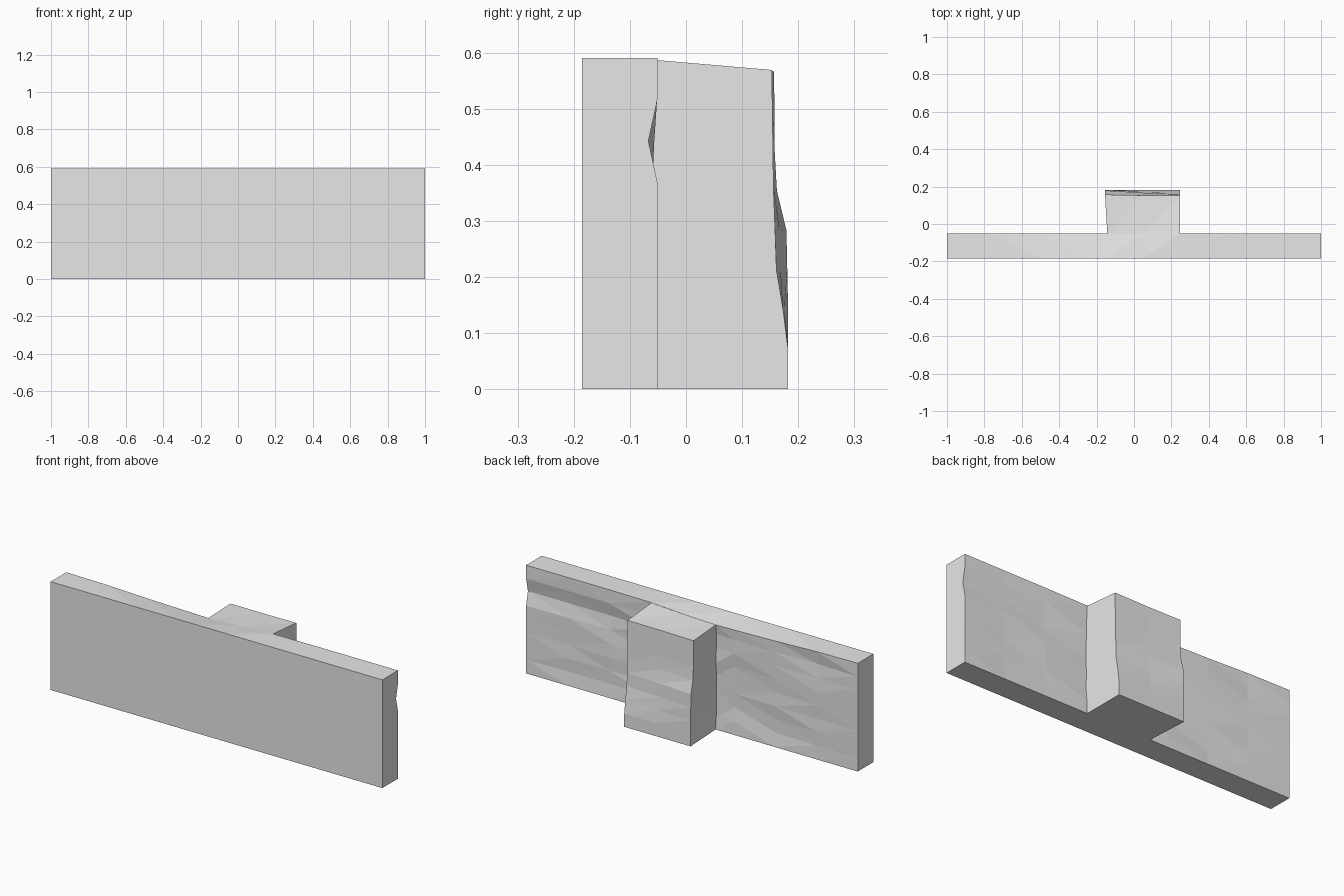
import bpy, bmesh, random

random.seed(4)
if "Cube" in bpy.data.objects:
    bpy.data.objects.remove(bpy.data.objects["Cube"])

stone = bpy.data.materials.new("light grey stone")
stone.use_nodes = True
grey = (0.8, 0.8, 0.8, 1)
stone.diffuse_color = grey
stone.node_tree.nodes["Principled BSDF"].inputs["Base Color"].default_value = grey

HEIGHT = 0.59
ROWS = 8


def lerp_points(points, t):
    """Read a value off a list of (position, value) points."""
    for (a, va), (b, vb) in zip(points, points[1:]):
        if t <= b:
            return va + (vb - va) * (t - a) / (b - a)
    return points[-1][1]


def solid(name, xs, front, back):
    """Closed body from a front and a back sheet, each point a function of x and row."""
    bm = bmesh.new()
    sheets = [[[bm.verts.new(f(x, r)) for r in range(ROWS + 1)] for x in xs]
              for f in (front, back)]
    f, b = sheets
    n = len(xs) - 1
    for i in range(n):
        for r in range(ROWS):
            for s in sheets:
                bm.faces.new((s[i][r], s[i + 1][r], s[i + 1][r + 1], s[i][r + 1]))
        for r in (0, ROWS):
            bm.faces.new((f[i][r], f[i + 1][r], b[i + 1][r], b[i][r]))
    for i in (0, n):
        for r in range(ROWS):
            bm.faces.new((f[i][r], f[i][r + 1], b[i][r + 1], b[i][r]))
    bmesh.ops.recalc_face_normals(bm, faces=bm.faces[:])
    bmesh.ops.triangulate(bm, faces=bm.faces[:])
    mesh = bpy.data.meshes.new(name)
    bm.to_mesh(mesh)
    bm.free()
    mesh.materials.append(stone)
    obj = bpy.data.objects.new(name, mesh)
    bpy.context.collection.objects.link(obj)
    return obj


# Worn top edge at the back of the wall
top_edge = [(-1, 0.59), (-0.8, 0.589), (-0.5, 0.578), (-0.15, 0.57),
            (0.05, 0.577), (0.25, 0.588), (0.5, 0.59), (1, 0.59)]


def wall_front(x, r):
    return (x, -0.185, HEIGHT * r / ROWS)


def wall_back(x, r):
    z = HEIGHT * r / ROWS
    y = -0.051
    if r == ROWS:
        z = lerp_points(top_edge, x)
    elif r > 0 and abs(x) < 1:
        y -= random.uniform(0, 0.011)
    # shallow groove under the top on the left
    if r == 6 and x > 0.4:
        y = -0.067
    return (x, y, z)


solid("wall_slab", [-1, -0.75, -0.5, -0.25, -0.15, 0.05, 0.25, 0.5, 0.75, 1],
      wall_front, wall_back)

# Pier on the back, with a wavy rear face
left_rear = [(0, 0.182), (1, 0.182), (2, 0.177), (3, 0.165), (5, 0.16), (8, 0.157)]
right_rear = [(0, 0.182), (2, 0.182), (4, 0.179), (5, 0.162), (6, 0.158), (8, 0.157)]


def pier_front(x, r):
    top = lerp_points(top_edge, x)
    return (x + (0.008 if x < 0 else 0), -0.065, top * r / ROWS)


def pier_back(x, r):
    t = (x + 0.15) / 0.4
    y = lerp_points(right_rear, r) * (1 - t) + lerp_points(left_rear, r) * t
    if 0 < t < 1 and r > 1:
        y -= 0.004
    top = 0.566 + 0.003 * t
    return (x - (0.005 if x < 0 else 0), y, top * r / ROWS)


solid("rear_pier", [-0.15, 0.05, 0.245], pier_front, pier_back)
